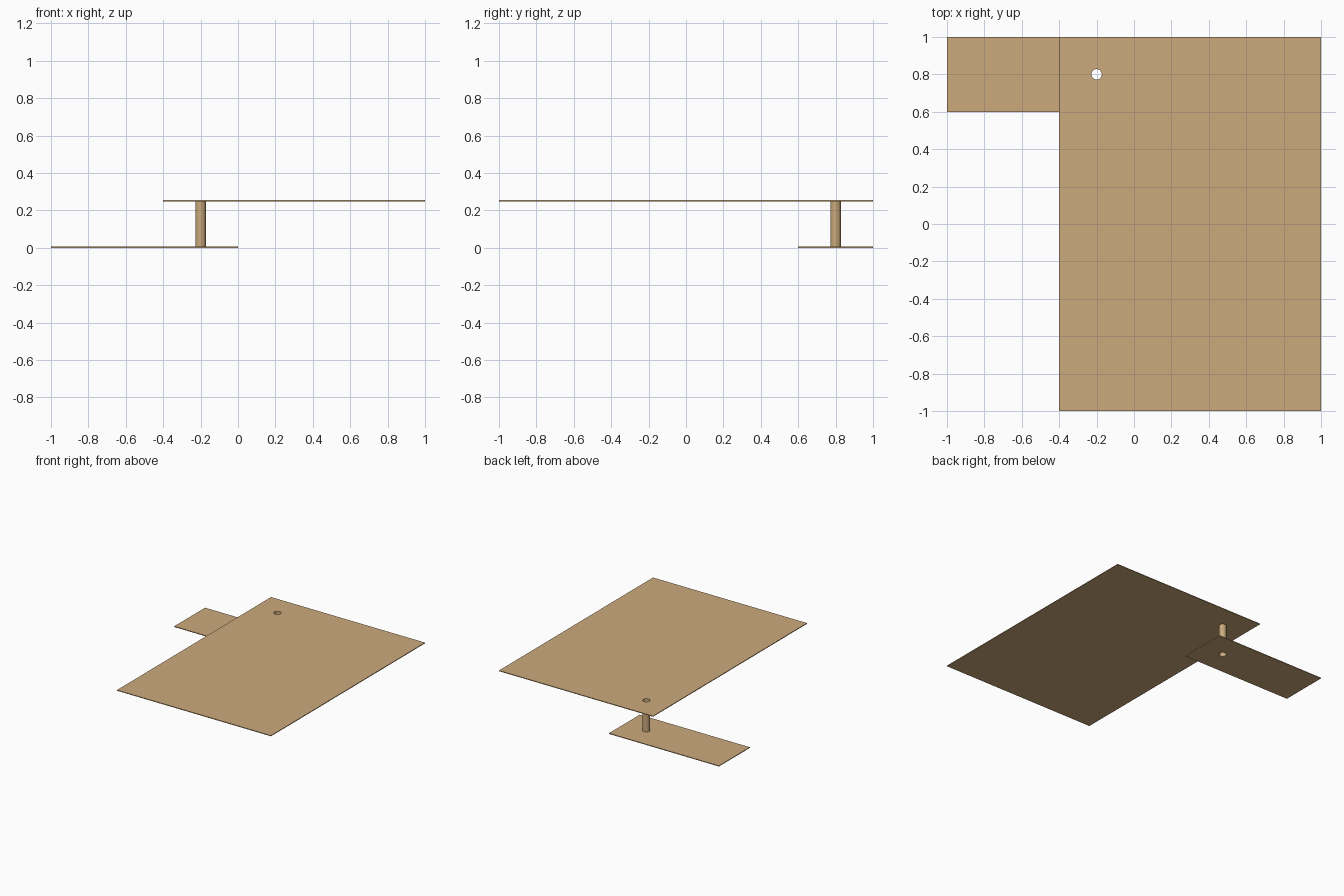
import bpy, bmesh
from math import cos, sin, tau

if "Cube" in bpy.data.objects:
    bpy.data.objects.remove(bpy.data.objects["Cube"])

VIA = (-0.2, 0.8)      # centre of the plated hole
R, SIDES = 0.028, 24
TOP, THICK = 0.254, 0.006

copper = bpy.data.materials.new("copper")
copper.diffuse_color = (0.6, 0.4, 0.2, 1)
copper.use_nodes = True
copper.node_tree.nodes["Principled BSDF"].inputs["Base Color"].default_value = copper.diffuse_color


def circle(z):
    return [(VIA[0] + R * cos(tau * i / SIDES), VIA[1] + R * sin(tau * i / SIDES), z)
            for i in range(SIDES)]


def add_loop(bm, points):
    vs = [bm.verts.new(p) for p in points]
    return [bm.edges.new((a, b)) for a, b in zip(vs, vs[1:] + vs[:1])]


def finish(bm, name):
    mesh = bpy.data.meshes.new(name)
    bm.to_mesh(mesh)
    bm.free()
    mesh.materials.append(copper)
    ob = bpy.data.objects.new(name, mesh)
    bpy.context.collection.objects.link(ob)
    return ob


def extrude_up(bm, geom, height):
    new = bmesh.ops.extrude_face_region(bm, geom=geom)["geom"]
    bmesh.ops.translate(bm, vec=(0, 0, height),
                        verts=[v for v in new if isinstance(v, bmesh.types.BMVert)])


def pierced_plate(name, x0, x1, y0, y1, z):
    bm = bmesh.new()
    edges = add_loop(bm, [(x0, y0, z), (x1, y0, z), (x1, y1, z), (x0, y1, z)])
    edges += add_loop(bm, circle(z))
    bmesh.ops.triangle_fill(bm, edges=edges, use_beauty=True, normal=(0, 0, 1))
    extrude_up(bm, bm.faces[:], THICK)
    bmesh.ops.recalc_face_normals(bm, faces=bm.faces[:])
    return finish(bm, name)


# Lower strip and upper sheet, both pierced by the same hole
pierced_plate("lower_strip", -1, 0, 0.6, 1, 0)
pierced_plate("upper_sheet", -0.4, 1, -1, 1, TOP - THICK)

# Open thin-walled tube joining the plates
bm = bmesh.new()
bottom = [bm.verts.new(p) for p in circle(THICK)]
top = [bm.verts.new(p) for p in circle(TOP - THICK)]
for i in range(SIDES):
    j = (i + 1) % SIDES
    bm.faces.new((bottom[i], bottom[j], top[j], top[i])).smooth = True
finish(bm, "connecting_tube")
